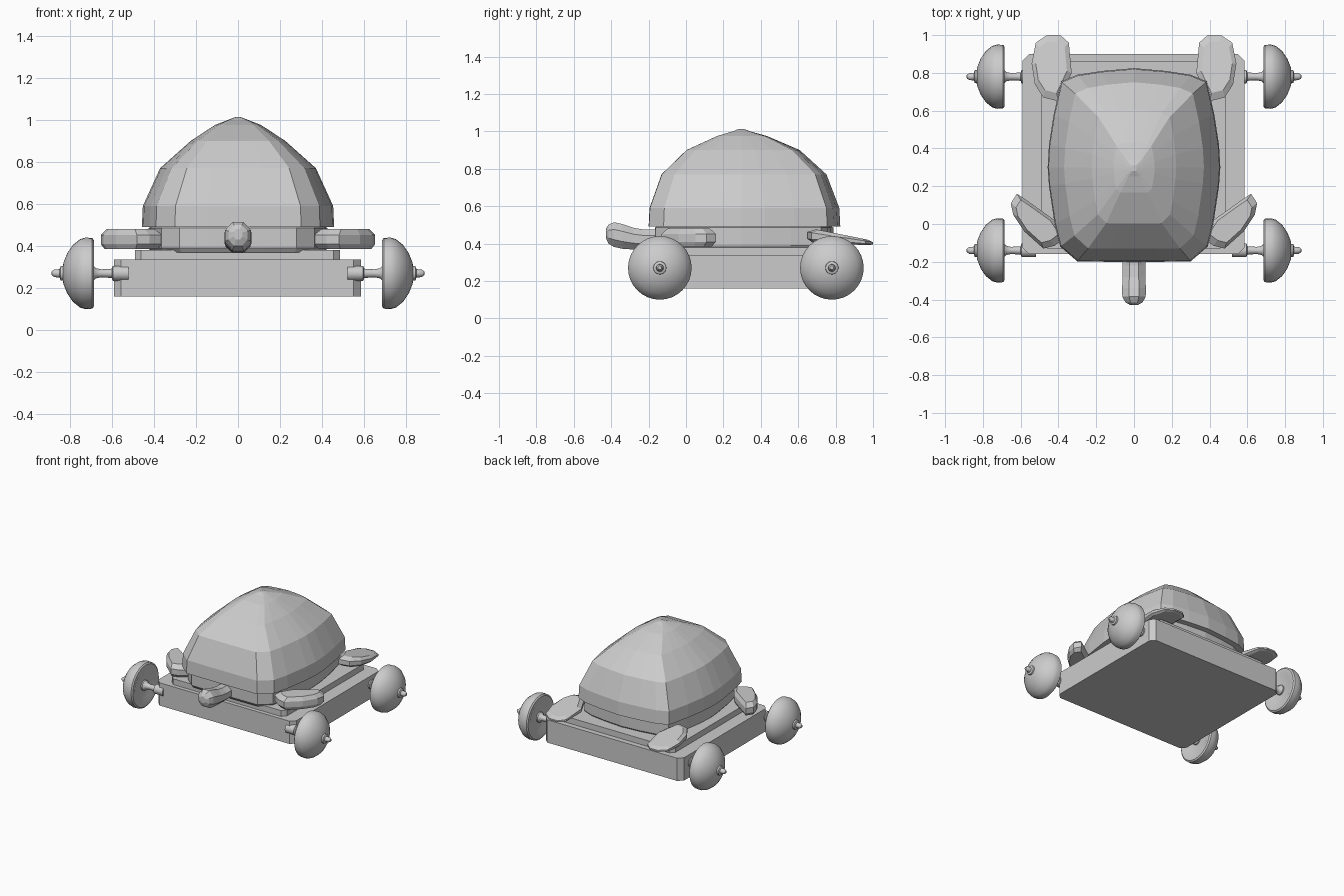
import bpy, bmesh, math

if "Cube" in bpy.data.objects:
    bpy.data.objects.remove(bpy.data.objects["Cube"])


def loft(name, rings, smooth=None):
    """Skin a list of equal-length point rings and cap both ends."""
    bm = bmesh.new()
    loops = [[bm.verts.new(p) for p in ring] for ring in rings]
    n = len(loops[0])
    for a, b in zip(loops, loops[1:]):
        for i in range(n):
            j = (i + 1) % n
            bm.faces.new((a[i], a[j], b[j], b[i]))
    bm.faces.new(loops[0][::-1])
    bm.faces.new(loops[-1])
    bmesh.ops.remove_doubles(bm, verts=bm.verts, dist=1e-5)
    bmesh.ops.recalc_face_normals(bm, faces=bm.faces)
    mesh = bpy.data.meshes.new(name)
    bm.to_mesh(mesh)
    bm.free()
    ob = bpy.data.objects.new(name, mesh)
    bpy.context.collection.objects.link(ob)
    if smooth:
        bpy.ops.object.select_all(action='DESELECT')
        bpy.context.view_layer.objects.active = ob
        ob.select_set(True)
        bpy.ops.object.shade_smooth_by_angle(angle=math.radians(smooth))
    return ob


def tiers(outline, centre, levels):
    """Scaled copies of a plan outline: levels are (z, x scale, y scale)."""
    cx, cy = centre
    return [[(cx + (x - cx) * sx, cy + (y - cy) * sy, z) for x, y in outline]
            for z, sx, sy in levels]


def slab(name, x0, x1, y0, y1, z0, z1, c):
    """Board with chamfered vertical corners."""
    pts = [(x0 + c, y0), (x1 - c, y0), (x1, y0 + c), (x1, y1 - c),
           (x1 - c, y1), (x0 + c, y1), (x0, y1 - c), (x0, y0 + c)]
    return loft(name, tiers(pts, (0, 0), [(z0, 1, 1), (z1, 1, 1)]))


def lathe_x(name, profile, y, z, side, segs=32):
    """Revolve (x, radius) pairs about an axle along x."""
    rings = [[(side * x, y + r * math.cos(2 * math.pi * i / segs),
               z + r * math.sin(2 * math.pi * i / segs)) for i in range(segs)]
             for x, r in profile]
    return loft(name, rings, smooth=35)


# Cart boards
slab("cart_base", -0.59, 0.585, -0.16, 0.90, 0.16, 0.335, 0.035)
slab("cart_top_board", -0.49, 0.485, -0.13, 0.86, 0.33, 0.38, 0.03)

# Domed shell and the body below it
half = [(0.0, 0.825), (0.17, 0.81), (0.30, 0.79), (0.385, 0.755),
        (0.425, 0.58), (0.45, 0.42), (0.457, 0.30), (0.45, 0.20),
        (0.42, 0.0), (0.39, -0.12), (0.30, -0.198), (0.15, -0.20), (0.0, -0.20)]
plan = half + [(-x, y) for x, y in half[-2:0:-1]]
apex = (0.0, 0.295)
loft("shell", tiers(plan, apex, [
    (0.49, 1, 1), (0.59, 0.99, 0.99), (0.77, 0.81, 0.86), (0.90, 0.49, 0.59),
    (0.975, 0.24, 0.26), (1.0, 0.10, 0.09), (1.012, 0.03, 0.03)]))
loft("body", tiers(plan, apex, [(0.37, 0.90, 0.90), (0.39, 0.93, 0.93),
                                (0.485, 0.93, 0.93), (0.495, 0.90, 0.90)]))

# Head: octagonal sections along y (y, centre z, half width, half height)
sections = [(-0.428, 0.455, 0.022, 0.025), (-0.415, 0.450, 0.045, 0.050),
            (-0.385, 0.448, 0.062, 0.066), (-0.34, 0.438, 0.063, 0.066),
            (-0.28, 0.426, 0.060, 0.058), (-0.22, 0.420, 0.060, 0.054),
            (-0.10, 0.420, 0.060, 0.054)]
ring8 = [math.radians(22.5 + 45 * i) for i in range(8)]
k = 1 / math.cos(math.radians(22.5))
loft("head", [[(w * k * math.cos(a), y, z + h * k * math.sin(a)) for a in ring8]
              for y, z, w, h in sections])

# Flippers
front_leg = [(0.36, -0.07), (0.42, -0.115), (0.48, -0.13), (0.58, -0.04),
             (0.64, 0.05), (0.652, 0.11), (0.62, 0.16), (0.56, 0.12), (0.42, 0.02)]
back_leg = [(0.40, 0.65), (0.48, 0.67), (0.525, 0.74), (0.542, 0.85),
            (0.52, 0.96), (0.46, 1.0), (0.39, 1.0), (0.345, 0.96), (0.33, 0.80)]


def flipper(name, outline, side, z_range):
    cx = sum(p[0] for p in outline) / len(outline)
    cy = sum(p[1] for p in outline) / len(outline)
    rings = []
    for t, s in [(0, 0.85), (0.25, 1), (0.7, 1), (1, 0.78)]:
        ring = []
        for x, y in outline:
            px, py = cx + (x - cx) * s, cy + (y - cy) * s
            lo, hi = z_range(py)
            ring.append((side * px, py, lo + (hi - lo) * t))
        rings.append(ring)
    loft(name, rings)


def back_z(y):
    t = (y - 0.65) / 0.35
    return 0.405 - 0.015 * t, 0.485 - 0.07 * t


for side, tag in ((1, "right"), (-1, "left")):
    flipper("front_leg_" + tag, front_leg, side, lambda y: (0.385, 0.48))
    flipper("back_leg_" + tag, back_leg, side, back_z)

    # Wheels with domed outer faces, axles and end nuts
    for y, end in ((-0.14, "front"), (0.78, "back")):
        lathe_x(f"wheel_{end}_{tag}", [
            (0.70, 0.0), (0.70, 0.10), (0.685, 0.135), (0.685, 0.158),
            (0.693, 0.168), (0.725, 0.170), (0.750, 0.163), (0.785, 0.135),
            (0.812, 0.095), (0.830, 0.05), (0.836, 0.0)], y, 0.27, side)
        lathe_x(f"axle_{end}_{tag}", [
            (0.52, 0.0), (0.52, 0.036), (0.595, 0.036), (0.600, 0.022),
            (0.65, 0.019), (0.675, 0.024), (0.69, 0.038), (0.71, 0.038),
            (0.715, 0.018), (0.825, 0.018), (0.825, 0.036), (0.843, 0.034),
            (0.848, 0.020), (0.872, 0.018), (0.885, 0.010), (0.887, 0.0)],
            y, 0.27, side, 16)
